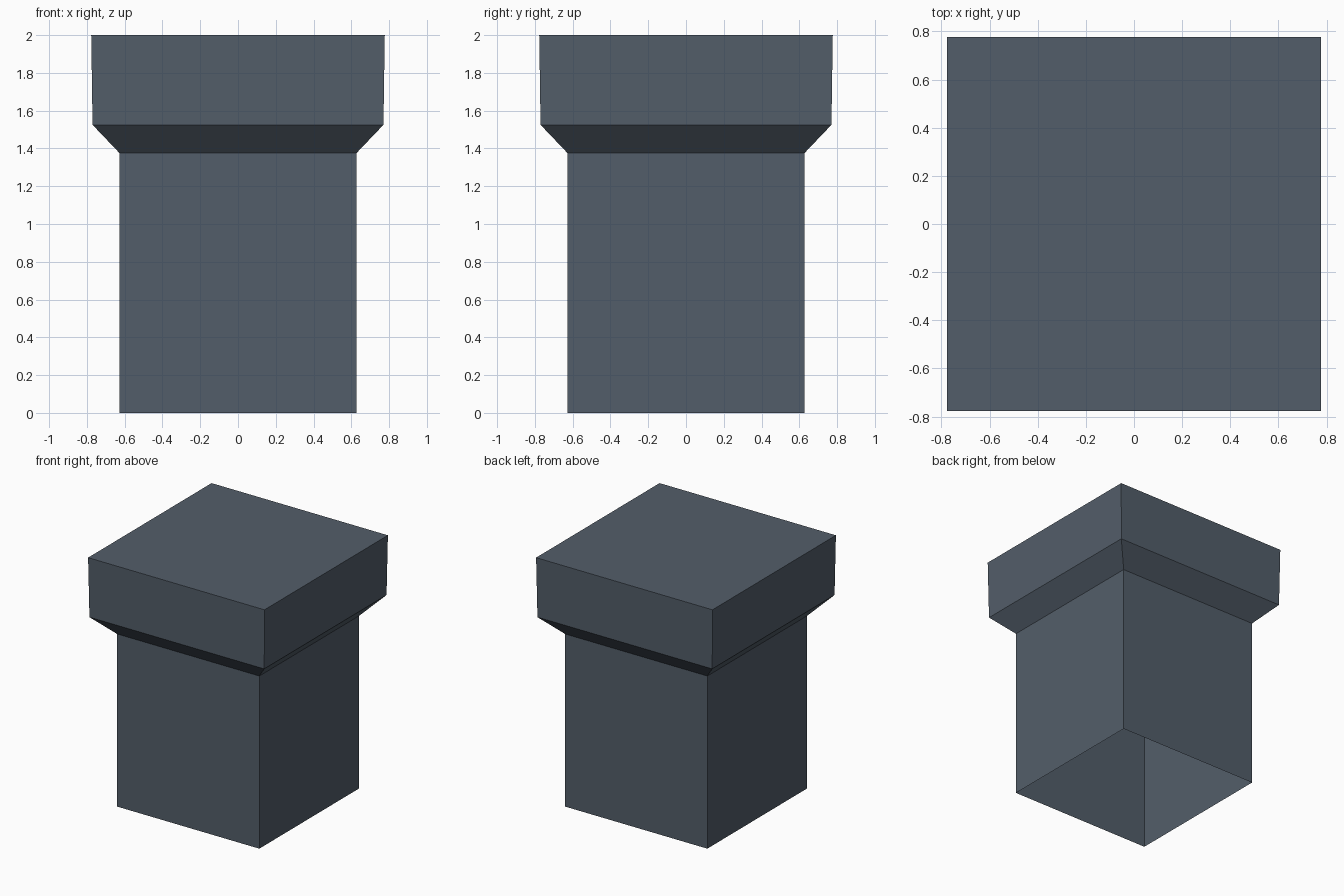
import bpy, bmesh

if "Cube" in bpy.data.objects:
    bpy.data.objects.remove(bpy.data.objects["Cube"])

# Single slate colour
slate = bpy.data.materials.new("slate_grey")
slate.diffuse_color = (0.086, 0.111, 0.143, 1.0)
slate.use_nodes = True
slate.node_tree.nodes["Principled BSDF"].inputs["Base Color"].default_value = slate.diffuse_color

# Profile of the square pillar: (half width, height), from open foot to cap top
PROFILE = [(0.627, 0.0), (0.627, 1.375), (0.77, 1.525), (0.777, 2.0)]

bm = bmesh.new()
rings = [[bm.verts.new((sx * w, sy * w, z))
          for sx, sy in ((-1, -1), (1, -1), (1, 1), (-1, 1))]
         for w, z in PROFILE]

# Walls: shaft, flare and cap sides
for low, high in zip(rings, rings[1:]):
    for i in range(4):
        j = (i + 1) % 4
        bm.faces.new((low[i], low[j], high[j], high[i]))

# Flat top; the foot stays open, showing the hollow inside
bm.faces.new(rings[-1])

mesh = bpy.data.meshes.new("capped_pillar")
bm.to_mesh(mesh)
bm.free()
mesh.materials.append(slate)
pillar = bpy.data.objects.new("capped_pillar", mesh)
bpy.context.collection.objects.link(pillar)
